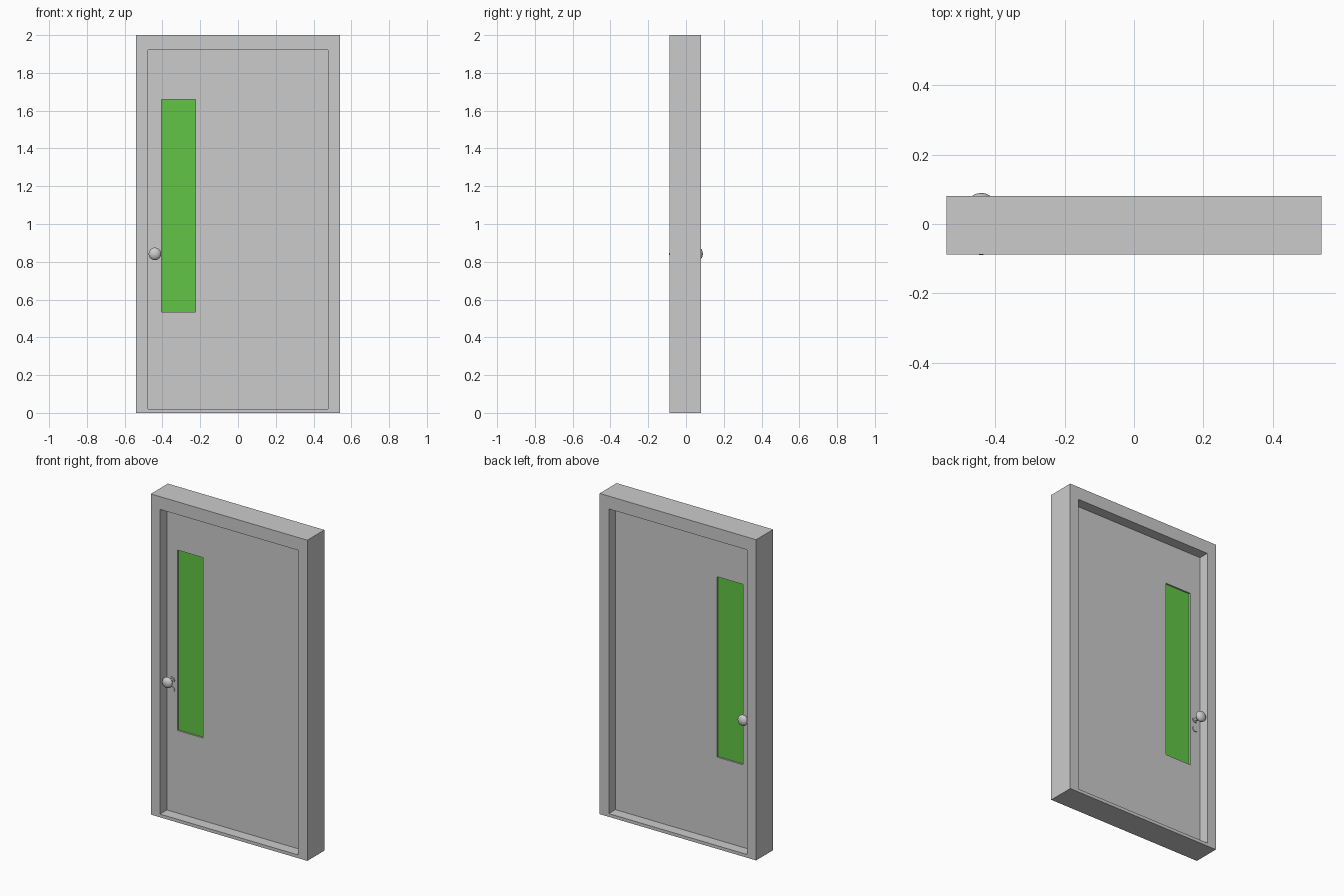
import bpy
import bmesh
from math import radians
from mathutils import Matrix

if "Cube" in bpy.data.objects:
    bpy.data.objects.remove(bpy.data.objects["Cube"])


def material(name, rgb):
    mat = bpy.data.materials.new(name)
    mat.use_nodes = True
    mat.diffuse_color = (*rgb, 1)
    mat.node_tree.nodes["Principled BSDF"].inputs["Base Color"].default_value = (*rgb, 1)
    return mat


GREY = material("grey", (0.6, 0.6, 0.6))
GREEN = material("green", (0.12, 0.56, 0.06))


def finish(name, bm, mat, smooth=False):
    bmesh.ops.recalc_face_normals(bm, faces=bm.faces)
    mesh = bpy.data.meshes.new(name)
    bm.to_mesh(mesh)
    bm.free()
    mesh.materials.append(mat)
    obj = bpy.data.objects.new(name, mesh)
    bpy.context.collection.objects.link(obj)
    if smooth:
        bpy.context.view_layer.objects.active = obj
        bpy.ops.object.select_all(action="DESELECT")
        obj.select_set(True)
        bpy.ops.object.shade_smooth_by_angle(angle=radians(40))
    return obj


def corners(bm, rect, y):
    x0, x1, z0, z1 = rect
    return [bm.verts.new((x, y, z)) for x, z in ((x0, z0), (x1, z0), (x1, z1), (x0, z1))]


def slab(name, outer, y0, y1, mat, hole=None):
    """Upright rectangular slab, with an optional rectangular hole."""
    bm = bmesh.new()
    front = corners(bm, outer, y0)
    if hole:
        inner = corners(bm, hole, y0)
        for i in range(4):
            j = (i + 1) % 4
            bm.faces.new((front[i], front[j], inner[j], inner[i]))
    else:
        bm.faces.new(front)
    result = bmesh.ops.extrude_face_region(bm, geom=bm.faces[:], use_keep_orig=True)
    moved = [v for v in result["geom"] if isinstance(v, bmesh.types.BMVert)]
    bmesh.ops.translate(bm, verts=moved, vec=(0, y1 - y0, 0))
    return finish(name, bm, mat)


def disc(name, radius, x, z, y0, y1):
    """Round part lying along y."""
    bm = bmesh.new()
    place = Matrix.Translation((x, (y0 + y1) / 2, z)) @ Matrix.Rotation(radians(90), 4, "X")
    bmesh.ops.create_cone(bm, cap_ends=True, segments=24, radius1=radius, radius2=radius,
                          depth=abs(y1 - y0), matrix=place)
    return finish(name, bm, GREY, True)


# Frame, door leaf and narrow window
opening = (-0.477, 0.477, 0.02, 1.92)
window = (-0.405, -0.226, 0.535, 1.66)
FRONT, BACK = -0.02, 0.015
slab("door_frame", (-0.54, 0.54, 0, 2), -0.088, 0.08, GREY, opening)
slab("door_leaf", opening, FRONT, BACK, GREY, window)
slab("window_pane", window, FRONT + 0.01, BACK - 0.01, GREEN)

# Knob, neck, rosette and lock on each face
KNOB_X, KNOB_Z = -0.44, 0.842
for side, face, knob_y in (("front", FRONT, -0.067), ("back", BACK, 0.067)):
    out = -1 if side == "front" else 1
    disc(side + "_rosette", 0.018, KNOB_X, KNOB_Z, face, face + out * 0.004)
    disc(side + "_knob_neck", 0.01, KNOB_X, KNOB_Z, face, knob_y)
    disc(side + "_lock", 0.018, KNOB_X, KNOB_Z - 0.06, face, face + out * 0.004)
    bm = bmesh.new()
    shape = (Matrix.Translation((KNOB_X, knob_y, KNOB_Z))
             @ Matrix.Diagonal((0.033, 0.022, 0.033, 1)))
    bmesh.ops.create_uvsphere(bm, u_segments=32, v_segments=16, radius=1, matrix=shape)
    finish(side + "_knob", bm, GREY, True)
